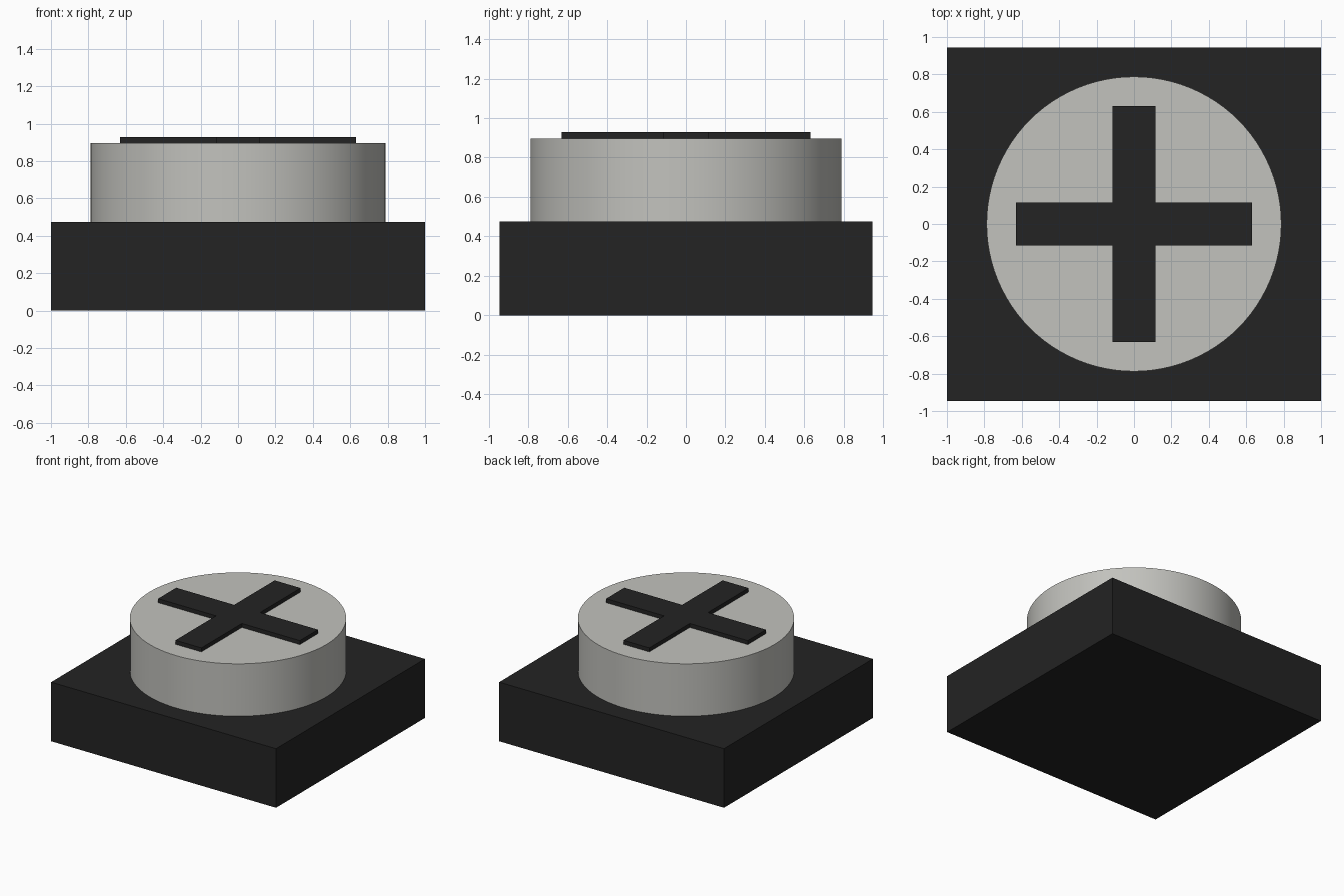
import bpy
import bmesh
import math

cube = bpy.data.objects.get("Cube")
if cube:
    bpy.data.objects.remove(cube, do_unlink=True)


def make_material(name, rgb):
    mat = bpy.data.materials.new(name)
    mat.use_nodes = True
    color = (*rgb, 1.0)
    mat.diffuse_color = color
    mat.node_tree.nodes["Principled BSDF"].inputs["Base Color"].default_value = color
    return mat


def make_prism(name, outline, bottom, top, mat):
    """Extrude a counter-clockwise outline from bottom to top."""
    bm = bmesh.new()
    face = bm.faces.new([bm.verts.new((x, y, bottom)) for x, y in outline])
    result = bmesh.ops.extrude_face_region(bm, geom=[face], use_keep_orig=True)
    raised = [v for v in result["geom"] if isinstance(v, bmesh.types.BMVert)]
    bmesh.ops.translate(bm, verts=raised, vec=(0, 0, top - bottom))
    bmesh.ops.recalc_face_normals(bm, faces=bm.faces)
    mesh = bpy.data.meshes.new(name)
    bm.to_mesh(mesh)
    bm.free()
    mesh.materials.append(mat)
    obj = bpy.data.objects.new(name, mesh)
    bpy.context.collection.objects.link(obj)
    return obj


black = make_material("matte black", (0.017, 0.017, 0.017))
grey = make_material("warm light grey", (0.54, 0.54, 0.51))

HALF_X, HALF_Y, BASE_TOP = 1.0, 0.945, 0.475
RADIUS, KNOB_TOP = 0.788, 0.896
ARM, ARM_HALF_WIDTH, CROSS_TOP = 0.63, 0.115, 0.928

# Square base block
corners = [(-HALF_X, -HALF_Y), (HALF_X, -HALF_Y), (HALF_X, HALF_Y), (-HALF_X, HALF_Y)]
make_prism("base_block", corners, 0, BASE_TOP, black)

# Round button with smooth sides and a sharp rim
SIDES = 96
circle = [(RADIUS * math.cos(i * math.tau / SIDES), RADIUS * math.sin(i * math.tau / SIDES))
          for i in range(SIDES)]
button = make_prism("round_button", circle, BASE_TOP, KNOB_TOP, grey)
bpy.ops.object.select_all(action="DESELECT")
button.select_set(True)
bpy.context.view_layer.objects.active = button
bpy.ops.object.shade_smooth_by_angle(angle=math.radians(30))

# Raised cross: one arm outline turned through four quarters
cross = []
for _ in range(4):
    cross = [(-y, x) for x, y in cross]
    cross = [(ARM, -ARM_HALF_WIDTH), (ARM, ARM_HALF_WIDTH), (ARM_HALF_WIDTH, ARM_HALF_WIDTH)] + cross
make_prism("raised_cross", cross, KNOB_TOP, CROSS_TOP, black)
